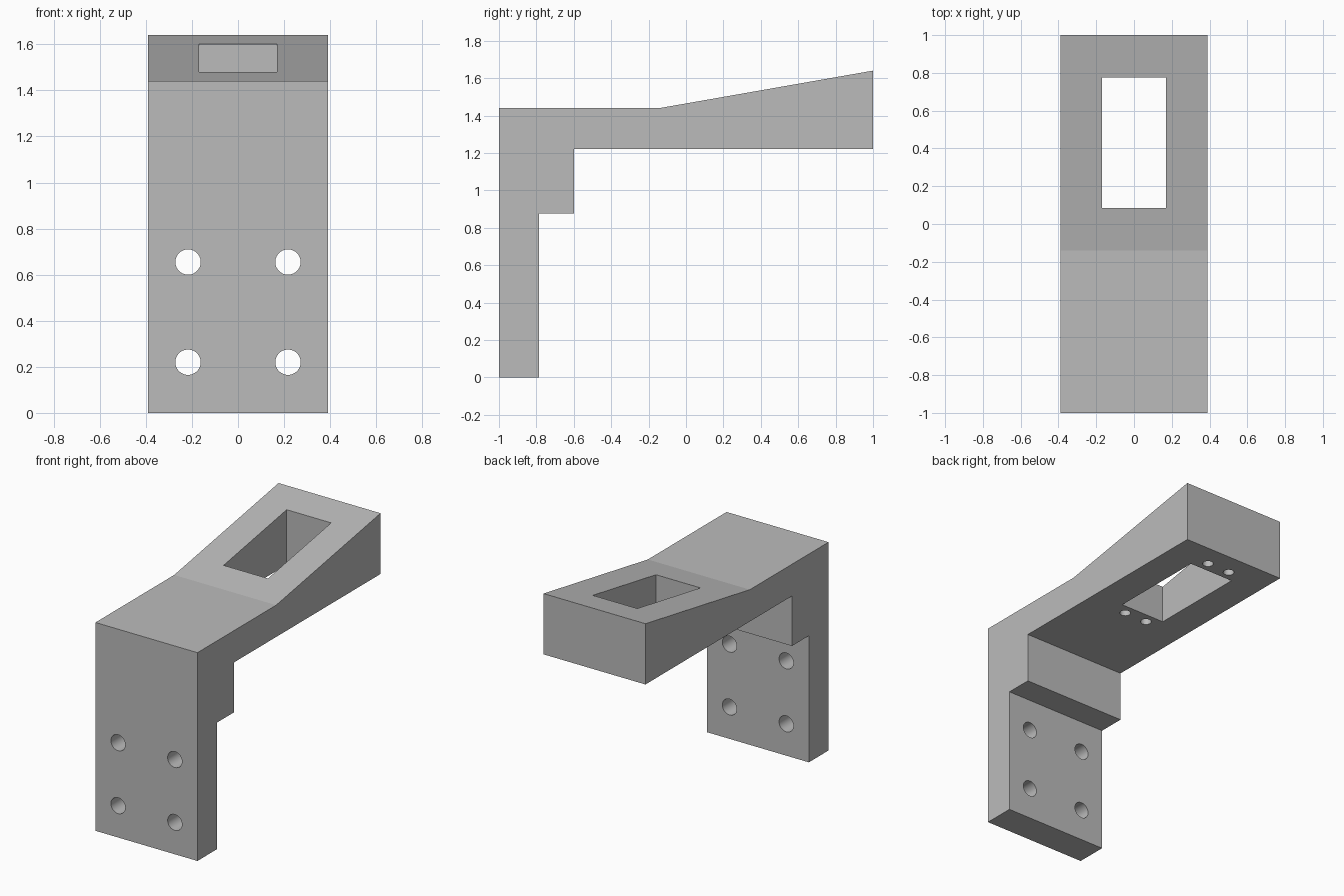
import bpy, bmesh, math
from mathutils import Matrix, Vector

if "Cube" in bpy.data.objects:
    bpy.data.objects.remove(bpy.data.objects["Cube"])

HALF_W = 0.39
grey = bpy.data.materials.new("light grey")
grey.diffuse_color = (0.5, 0.5, 0.5, 1)
grey.use_nodes = True
grey.node_tree.nodes["Principled BSDF"].inputs["Base Color"].default_value = grey.diffuse_color


def make_object(name, bm):
    bmesh.ops.recalc_face_normals(bm, faces=bm.faces)
    mesh = bpy.data.meshes.new(name)
    bm.to_mesh(mesh)
    bm.free()
    mesh.materials.append(grey)
    obj = bpy.data.objects.new(name, mesh)
    bpy.context.collection.objects.link(obj)
    return obj


def add_cylinder(bm, centre, radius, depth, rotation=Matrix()):
    bmesh.ops.create_cone(bm, cap_ends=True, segments=48, radius1=radius,
                          radius2=radius, depth=depth,
                          matrix=Matrix.Translation(centre) @ rotation)


# Bracket body: side profile (y, z) extruded across x
profile = [(-1, 0), (-0.785, 0), (-0.785, 0.875), (-0.6, 0.875), (-0.6, 1.22),
           (1, 1.22), (1, 1.64), (-0.14, 1.44), (-1, 1.44)]
bm = bmesh.new()
side = bm.faces.new([bm.verts.new((-HALF_W, y, z)) for y, z in profile])
ext = bmesh.ops.extrude_face_region(bm, geom=[side])
bmesh.ops.translate(bm, vec=(2 * HALF_W, 0, 0),
                    verts=[g for g in ext["geom"] if isinstance(g, bmesh.types.BMVert)])
bracket = make_object("bracket", bm)

# Cutter shapes: window, wall mounting holes, blind pilot holes underneath
bm = bmesh.new()
bmesh.ops.create_cube(bm, size=1, matrix=Matrix.Translation((0, 0.43, 1.45))
                      @ Matrix.Diagonal(Vector((0.34, 0.69, 0.8, 1))))
for sx in (-1, 1):
    for z in (0.22, 0.655):
        add_cylinder(bm, (sx * 0.217, -0.89, z), 0.055, 0.4,
                     Matrix.Rotation(math.pi / 2, 4, 'X'))
    for y in (0.015, 0.845):
        add_cylinder(bm, (sx * 0.087, y, 1.29), 0.035, 0.2)
cutter = make_object("hole_cutter", bm)
cutter.hide_render = True

# Cut the openings and keep the hole walls smooth
cut = bracket.modifiers.new("openings", 'BOOLEAN')
cut.operation = 'DIFFERENCE'
cut.solver = 'EXACT'
cut.object = cutter
bpy.context.view_layer.objects.active = bracket
bracket.select_set(True)
bpy.ops.object.modifier_apply(modifier=cut.name)
bpy.data.objects.remove(cutter)
bpy.ops.object.shade_smooth_by_angle(angle=math.radians(9))
